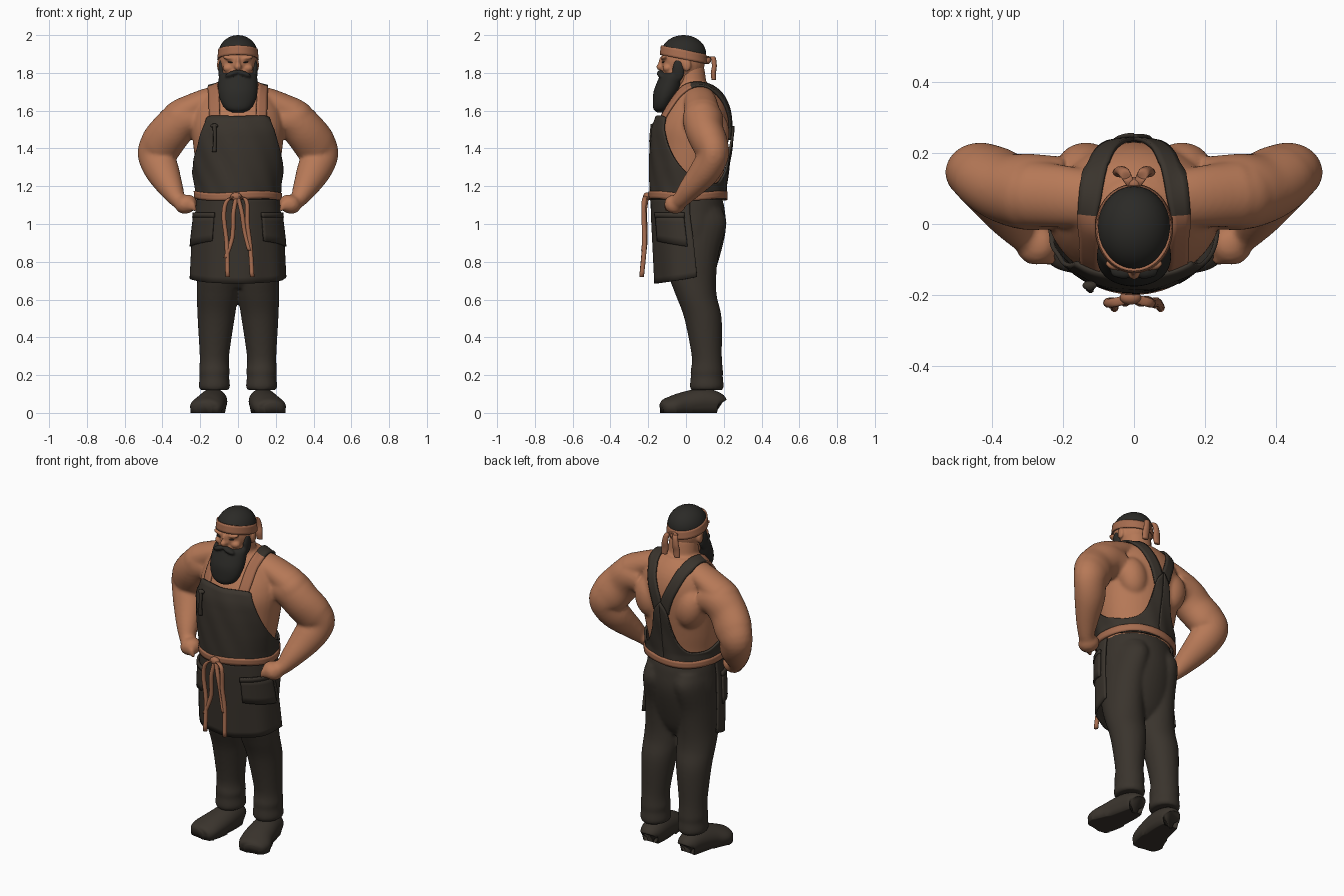
import bpy, bmesh, math
from mathutils import Vector, Matrix

if "Cube" in bpy.data.objects:
    bpy.data.objects.remove(bpy.data.objects["Cube"])


def material(name, rgb):
    m = bpy.data.materials.new(name)
    m.use_nodes = True
    m.diffuse_color = (*rgb, 1)
    m.node_tree.nodes["Principled BSDF"].inputs["Base Color"].default_value = (*rgb, 1)
    return m


SKIN = material("warm skin", (0.47, 0.19, 0.095))
LEATHER = material("tan leather", (0.38, 0.15, 0.078))
CLOTH = material("dark cloth", (0.042, 0.034, 0.026))
HAIR = material("black hair", (0.024, 0.023, 0.02))


def finish(name, bm, mat):
    bmesh.ops.recalc_face_normals(bm, faces=bm.faces)
    me = bpy.data.meshes.new(name)
    bm.to_mesh(me)
    bm.free()
    me.materials.append(mat)
    me.shade_smooth()
    ob = bpy.data.objects.new(name, me)
    bpy.context.collection.objects.link(ob)
    return ob


def spline(pts, n=6):
    """Catmull-Rom interpolation of tuples."""
    v = [Vector(p) for p in pts]
    v = [v[0] * 2 - v[1]] + v + [v[-1] * 2 - v[-2]]
    out = []
    for i in range(1, len(v) - 2):
        a, b, c, d = v[i - 1:i + 3]
        for k in range(n):
            t = k / n
            out.append((b * 2 + (c - a) * t + (a * 2 - b * 5 + c * 4 - d) * t ** 2
                        + (b * 3 - a - c * 3 + d) * t ** 3) / 2)
    return out + [v[-2]]


def tube(bm, pts, side=1, ref=None, seg=28):
    """Loft of ellipses (x, y, z, a, b); rings stay level when ref is None."""
    s = spline(pts)
    p = [Vector(q[:3]) for q in s]
    rings = []
    for i, q in enumerate(s):
        u, w = Vector((1, 0, 0)), Vector((0, 1, 0))
        if ref:
            t = (p[min(i + 1, len(p) - 1)] - p[max(i - 1, 0)]).normalized()
            u = t.cross(Vector(ref)).normalized()
            w = u.cross(t)
        ring = []
        for k in range(seg):
            ang = math.tau * k / seg
            co = p[i] + u * q[3] * math.cos(ang) + w * q[4] * math.sin(ang)
            ring.append(bm.verts.new((co.x * side, co.y, co.z)))
        rings.append(ring)
    for r0, r1 in zip(rings, rings[1:]):
        for k in range(seg):
            bm.faces.new((r0[k], r0[k - 1], r1[k - 1], r1[k]))
    bm.faces.new(rings[0])
    bm.faces.new(rings[-1])


def ball(bm, loc, size, rot=0, side=1):
    m = (Matrix.Translation((loc[0] * side, *loc[1:])) @ Matrix.Rotation(rot * side, 4, 'Y')
         @ Matrix.Diagonal((*size, 1)))
    bmesh.ops.create_uvsphere(bm, u_segments=28, v_segments=18, radius=1, matrix=m)


def sheet(name, f, nu, nv, mat, thick=0.012):
    """Grid f(u, v) with u, v in 0..1, thickened."""
    bm = bmesh.new()
    g = [[bm.verts.new(f(i / nu, j / nv)) for i in range(nu + 1)] for j in range(nv + 1)]
    for j in range(nv):
        for i in range(nu):
            bm.faces.new((g[j][i], g[j][i + 1], g[j + 1][i + 1], g[j + 1][i]))
    bmesh.ops.remove_doubles(bm, verts=bm.verts, dist=1e-5)
    ob = finish(name, bm, mat)
    ob.modifiers.new("thickness", 'SOLIDIFY').thickness = thick
    ob.modifiers["thickness"].offset = 0
    return ob


def fuse(ob, voxel, smooth):
    m = ob.modifiers.new("fuse", 'REMESH')
    m.mode, m.voxel_size, m.use_smooth_shade = 'VOXEL', voxel, True
    m = ob.modifiers.new("soften", 'SMOOTH')
    m.factor, m.iterations = 0.5, smooth


def lerp(table, x):
    for a, b in zip(table, table[1:]):
        if x <= b[0]:
            t = max(0, (x - a[0]) / (b[0] - a[0]))
            return [p + (q - p) * t for p, q in zip(a, b)]
    return table[-1]


def around(table, deg, z, off):
    """Point on a body section (z, half width, front, back); 0 degrees is the front."""
    _, rx, yf, yb = lerp(table, z)
    a = math.radians(deg)
    return ((rx + off) * math.sin(a), (yf + yb) / 2 - ((yb - yf) / 2 + off) * math.cos(a), z)


# Torso, neck and arms
TORSO = [(1.11, .2, -.165, .19), (1.2, .205, -.17, .19), (1.3, .222, -.17, .205),
         (1.4, .235, -.168, .22), (1.5, .245, -.16, .23), (1.58, .235, -.13, .228),
         (1.65, .205, -.09, .21), (1.7, .165, -.06, .18), (1.74, .1, -.05, .14)]
ARM = [(.2, .09, 1.55, .09, .1), (.29, .09, 1.55, .105, .108), (.355, .1, 1.49, .11, .1),
       (.408, .13, 1.42, .112, .094), (.436, .145, 1.365, .095, .082), (.4, .1, 1.28, .09, .08),
       (.352, .02, 1.185, .064, .06), (.315, -.03, 1.125, .043, .045), (.27, -.055, 1.105, .045, .05)]
bm = bmesh.new()
tube(bm, [(0, (f + b) / 2, z, rx, (b - f) / 2) for z, rx, f, b in TORSO], seg=40)
tube(bm, [(0, .04, 1.6, .12, .11), (0, .03, 1.72, .09, .085), (0, .015, 1.84, .08, .08)])
for s in (1, -1):
    tube(bm, ARM, s, (0, 1, 0))
    tube(bm, [(.05, .06, 1.69, .055, .07), (.17, .075, 1.655, .062, .085), (.29, .085, 1.59, .08, .095)],
         s, (0, 1, 0))
    ball(bm, (.3, .085, 1.56), (.11, .102, .1), .5, s)
    ball(bm, (.135, .15, 1.48), (.085, .08, .12), .2, s)
    ball(bm, (.275, -.058, 1.105), (.06, .058, .05), .4, s)
    for k in range(4):
        ball(bm, (.235 + k * .021, -.1 + k * .004, 1.095 + k * .004), (.013, .018, .034), .3, s)
body = finish("torso_and_arms", bm, SKIN)
fuse(body, .01, 6)

# Trousers
HIPS = [(0, .04, .66, .09, .07), (0, .03, .75, .19, .125), (0, .03, .95, .213, .178),
        (0, .024, 1.07, .207, .182), (0, .015, 1.14, .2, .175)]
LEG = [(.125, .11, .12, .074, .082), (.125, .11, .14, .083, .09), (.125, .11, .19, .078, .085),
       (.125, .11, .22, .081, .086), (.125, .11, .3, .078, .08), (.116, .09, .5, .098, .099),
       (.109, .055, .62, .109, .108), (.108, .035, .72, .108, .125), (.107, .03, .85, .107, .145),
       (.1, .033, 1.0, .105, .182), (.09, .03, 1.08, .1, .16)]
bm = bmesh.new()
tube(bm, HIPS, seg=40)
for s in (1, -1):
    tube(bm, LEG, s)
fuse(finish("trousers", bm, CLOTH), .01, 4)

# Boots with a flat sole
BOOT = [(.123, .18, .045, .04, .035), (.124, .165, .055, .06, .055), (.13, .09, .06, .074, .07),
        (.146, -.01, .048, .084, .063), (.166, -.075, .036, .09, .052), (.178, -.112, .03, .074, .042),
        (.182, -.13, .026, .04, .026)]
for s, n in ((1, "left"), (-1, "right")):
    bm = bmesh.new()
    tube(bm, BOOT, s, (0, 0, 1))
    for v in bm.verts:
        if v.co.z < .024:
            v.co.z = 0
    finish(n + "_boot", bm, CLOTH)

# Apron: bib and back panel share one band with a shaped top edge
TOP = [tuple(q) for q in spline([(0, 1.57), (36, 1.57), (42, 1.53), (55, 1.42), (72, 1.325), (95, 1.25),
                                 (120, 1.217), (142, 1.22), (157, 1.27), (165, 1.35), (171, 1.46),
                                 (180, 1.52)])]


def bib(u, v):
    deg = u * 360 - 180
    z = 1.13 + (lerp(TOP, abs(deg))[1] - 1.13) * v
    return around(TORSO, deg, z, .019 + .002 * math.sin(deg * .2 + z * 25))


sheet("apron_bib", bib, 144, 16, CLOTH)

SKIRT = [(.68, .25, -.16, .25), (.9, .24, -.172, .22), (1.05, .222, -.18, .19), (1.15, .21, -.182, .19)]


def skirt(u, v):
    deg = u * 190 - 95
    low = .685 + .035 * (deg / 95) ** 2
    return around(SKIRT, deg, low + (1.15 - low) * v, .004 * math.sin(deg * .14) * (1 - v))


sheet("apron_skirt", skirt, 60, 14, CLOTH)
for s, n in ((1, "left"), (-1, "right")):
    sheet(n + "_pocket", lambda u, v: around(SKIRT, s * (33 + 52 * u), .88 + .03 * (1 - u)
          + (.17 - .03 * (1 - u)) * v, .01), 14, 4, CLOTH, .013)
    sheet(n + "_pocket_flap", lambda u, v: around(SKIRT, s * (32 + 54 * u), 1.035 + .025 * v, .013),
          14, 2, CLOTH, .013)

# Belt, knot and hanging ties
sheet("belt", lambda u, v: around(TORSO, u * 360, 1.13 + .04 * v
      + .006 * math.sin(u * math.tau * 3), .024), 72, 3, LEATHER, .014)
bm = bmesh.new()
ball(bm, (-.01, -.207, 1.145), (.03, .02, .022))
for path in ([(-.01, -.21, 1.15), (-.06, -.222, 1.12), (-.075, -.222, 1.04), (-.06, -.22, .9), (-.055, -.235, .72)],
             [(.0, -.21, 1.15), (.045, -.222, 1.12), (.05, -.222, 1.0), (.065, -.22, .88), (.075, -.235, .72)],
             [(-.01, -.21, 1.14), (-.025, -.22, 1.05), (-.03, -.215, .93), (-.065, -.225, .82)],
             [(0, -.21, 1.14), (.02, -.22, 1.06), (.035, -.215, .96), (.06, -.225, .86)]):
    tube(bm, [(*q, .012, .013) for q in path], seg=10)
finish("belt_ties", bm, LEATHER)

# Shoulder straps, crossing from the back panel to the bib
STRAP = [(.018, .27, 1.45), (.045, .27, 1.54), (.085, .24, 1.64), (.115, .16, 1.73),
         (.125, .06, 1.74), (.13, -.04, 1.69), (.13, -.12, 1.59), (.13, -.15, 1.555)]
path = spline(STRAP)
for s, n in ((1, "left"), (-1, "right")):
    def strap(u, v):
        q = path[round(v * (len(path) - 1))]
        return (s * (q.x + (u - .5) * .066), q.y, q.z + (.5 - u) * .02 * (v < .4))
    ob = sheet(n + "_shoulder_strap", strap, 4, len(path) - 1, CLOTH, .012)
    ob.data.materials.append(LEATHER)
    for f in ob.data.polygons:
        f.material_index = int(f.center.y < .03)
    m = ob.modifiers.new("hug", 'SHRINKWRAP')
    m.target, m.wrap_mode, m.offset = body, 'ABOVE_SURFACE', .009
    ob.modifiers.move(1, 0)

# Tool clipped on the bib
bm = bmesh.new()
tube(bm, [(-.125, -.18, 1.38, .012, .012), (-.122, -.185, 1.45, .009, .01), (-.125, -.175, 1.53, .012, .012)], seg=10)
ball(bm, (-.125, -.173, 1.52), (.02, .013, .012))
finish("bib_tool", bm, CLOTH)

# Head with brow, nose and ears
bm = bmesh.new()
ball(bm, (0, -.015, 1.862), (.099, .116, .122))
ball(bm, (0, -.045, 1.79), (.085, .085, .09))
ball(bm, (0, -.133, 1.832), (.019, .024, .02))
ball(bm, (0, -.127, 1.855), (.012, .018, .035))
for s in (1, -1):
    ball(bm, (.042, -.112, 1.878), (.04, .02, .013), -.2, s)
    ball(bm, (.05, -.098, 1.825), (.03, .025, .022), 0, s)
    ball(bm, (.1, .005, 1.842), (.011, .022, .034), 0, s)
fuse(finish("head", bm, SKIN), .006, 3)

# Narrow eyes
bm = bmesh.new()
for s in (1, -1):
    ball(bm, (.04, -.12, 1.857), (.016, .007, .004), -.15, s)
finish("eyes", bm, HAIR)

# Hair above a tilted line
bm = bmesh.new()
ball(bm, (0, -.013, 1.9), (.104, .12, .1))
bmesh.ops.bisect_plane(bm, geom=bm.verts[:] + bm.edges[:] + bm.faces[:], plane_co=(0, 0, 1.905),
                       plane_no=(0, .22, 1), clear_inner=True)
finish("hair", bm, HAIR)

# Headband with knot and tails
sheet("headband", lambda u, v: (.106 * math.sin(u * math.tau) * (1 - .05 * v),
      -.013 - .122 * math.cos(u * math.tau) * (1 - .05 * v),
      1.872 + .05 * v + .024 * math.cos(u * math.tau)), 56, 4, LEATHER, .008)
bm = bmesh.new()
ball(bm, (0, .113, 1.868), (.022, .02, .022))
for s in (1, -1):
    tube(bm, [(.008, .11, 1.88, .012, .01), (.025, .14, 1.885, .016, .014), (.035, .15, 1.84, .019, .013),
              (.038, .145, 1.8, .022, .014), (.042, .147, 1.763, .018, .012)], s, seg=12)
finish("headband_knot", bm, LEATHER)

# Beard, sideburns and moustache
bm = bmesh.new()
tube(bm, [(0, -.13, 1.59, .03, .025), (0, -.128, 1.61, .068, .045), (0, -.118, 1.65, .093, .058),
          (0, -.1, 1.7, .104, .072), (0, -.082, 1.75, .104, .072), (0, -.07, 1.785, .1, .068),
          (0, -.065, 1.8, .085, .06)])
for s in (1, -1):
    ball(bm, (.088, -.04, 1.815), (.017, .032, .06), 0, s)
    ball(bm, (.03, -.133, 1.796), (.042, .022, .014), .35, s)
fuse(finish("beard", bm, HAIR), .007, 3)
